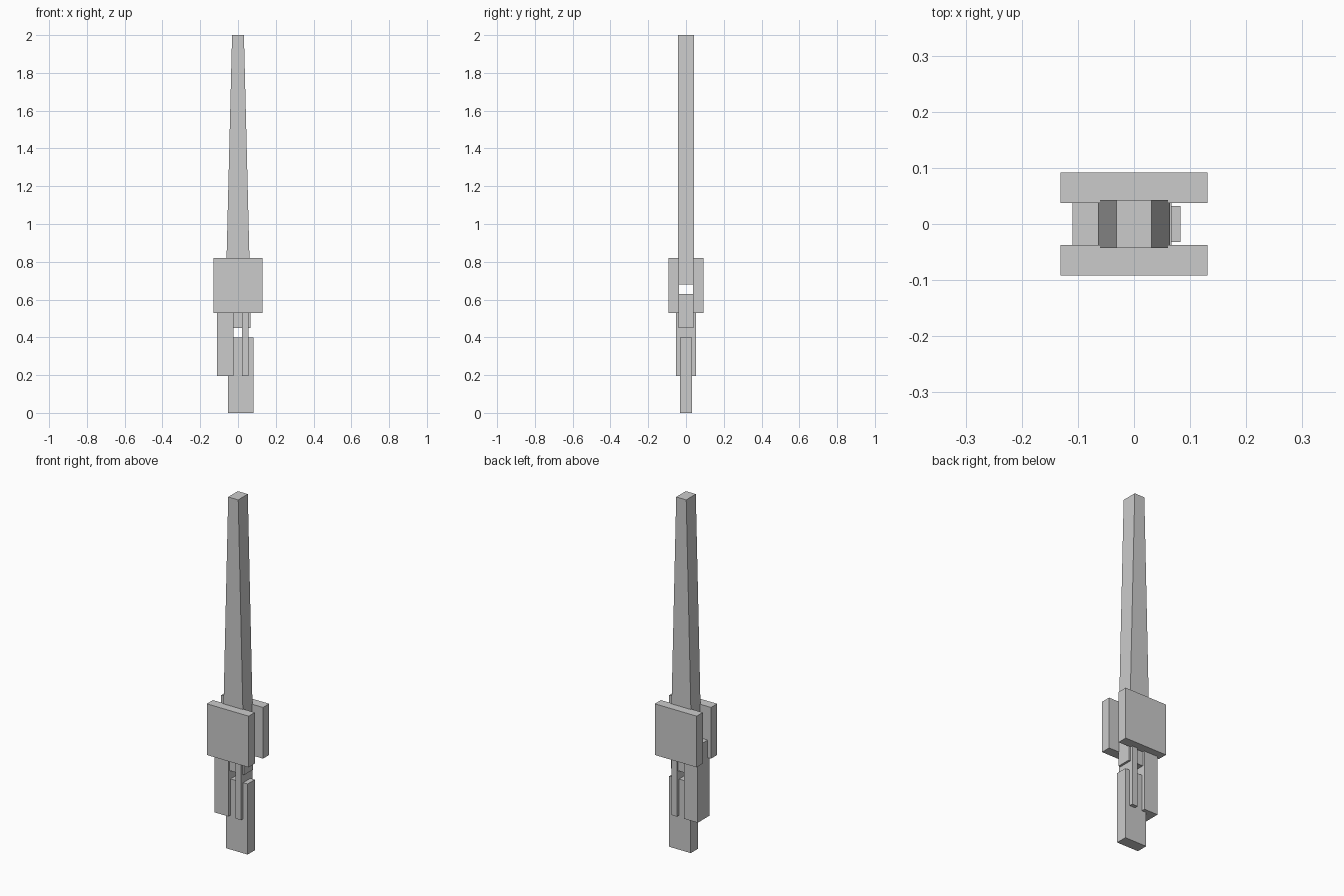
import bpy, bmesh

if "Cube" in bpy.data.objects:
    bpy.data.objects.remove(bpy.data.objects["Cube"])


def box(name, x0, x1, y0, y1, z0, z1, top_scale=1.0):
    """Box between limits; top_scale narrows its upper end along x."""
    bm = bmesh.new()
    bmesh.ops.create_cube(bm, size=1)
    for v in bm.verts:
        top = v.co.z > 0
        s = top_scale if top else 1.0
        v.co.x = (x0 + x1) / 2 + v.co.x * (x1 - x0) * s
        v.co.y = (y0 + y1) / 2 + v.co.y * (y1 - y0)
        v.co.z = z1 if top else z0
    mesh = bpy.data.meshes.new(name)
    bm.to_mesh(mesh)
    bm.free()
    obj = bpy.data.objects.new(name, mesh)
    bpy.context.collection.objects.link(obj)
    return obj


# Long tapered blade
box("blade", -0.064, 0.064, -0.043, 0.043, 0.68, 2.0, top_scale=0.49)

# Front and back guard plates
for name, side in (("front_plate", -1), ("back_plate", 1)):
    y0, y1 = sorted((side * 0.037, side * 0.092))
    box(name, -0.131, 0.131, y0, y1, 0.53, 0.82)

# Core block held between the plates
box("core_block", -0.067, 0.067, -0.04, 0.04, 0.45, 0.63)

# Side grip and slim bar joining the core to the handle
box("side_grip", -0.11, -0.024, -0.052, 0.052, 0.195, 0.63)
box("slim_bar", 0.021, 0.055, -0.052, 0.052, 0.195, 0.62)

# Lower handle
box("lower_handle", -0.052, 0.083, -0.032, 0.032, 0.0, 0.4)
